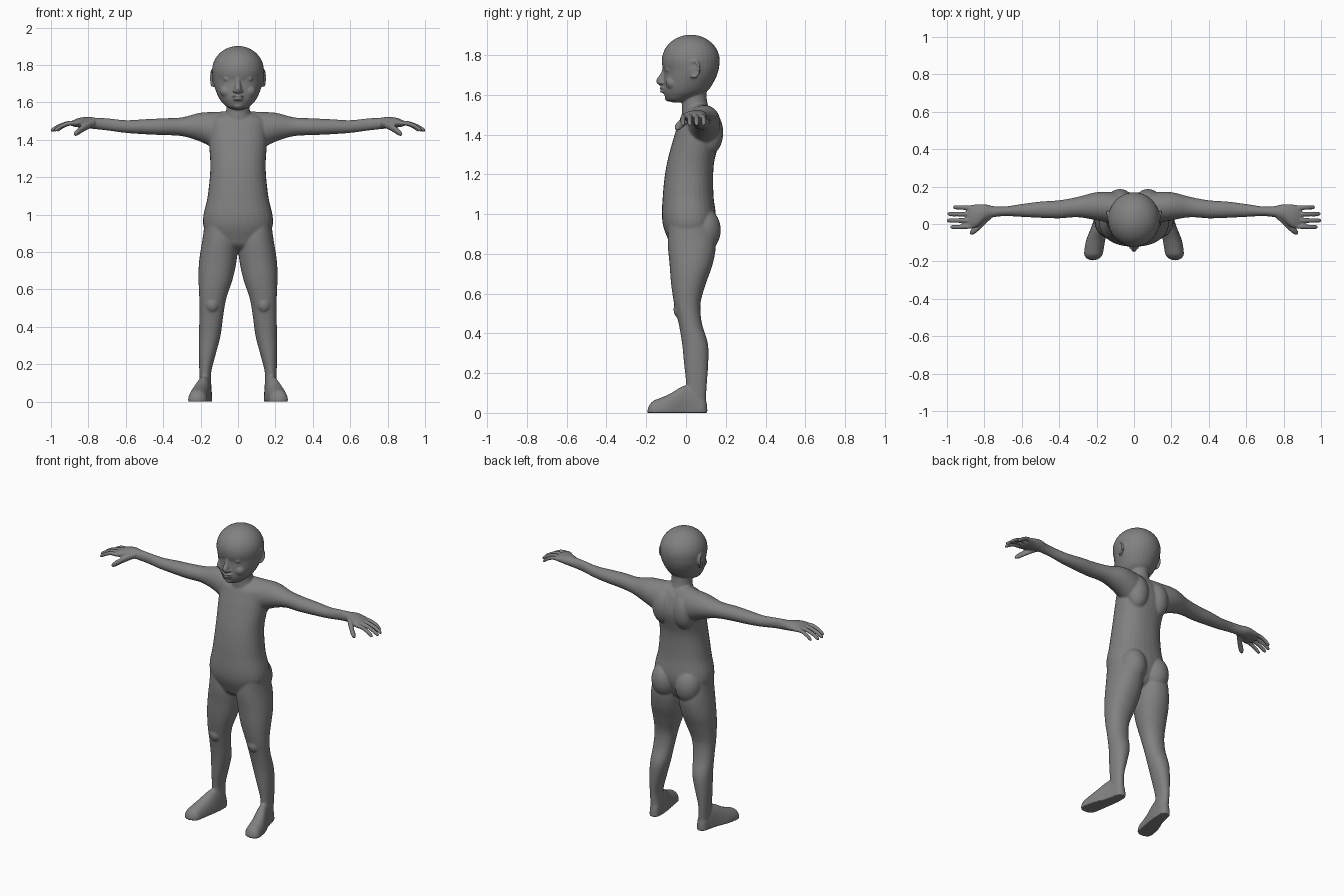
import bpy
import bmesh
import math
from mathutils import Matrix

cube = bpy.data.objects.get("Cube")
if cube:
    bpy.data.objects.remove(cube, do_unlink=True)

skin = bpy.data.materials.new("plain grey")
skin.use_nodes = True
grey = (.22, .22, .22, 1)
skin.diffuse_color = grey
shader = skin.node_tree.nodes["Principled BSDF"]
shader.inputs["Base Color"].default_value = grey
shader.inputs["Roughness"].default_value = .8

bm = bmesh.new()


def curve(values, t):
    """Smooth value at t along evenly spaced outline points, or a constant."""
    if not isinstance(values, (tuple, list)):
        return values
    last = len(values) - 1
    index = min(int(t * last), last - 1)
    f = t * last - index
    before, start, end, after = (values[max(0, min(last, index + k))] for k in range(-1, 3))
    slope_in, slope_out = (end - before) / 2, (after - start) / 2
    ease = f * f * (3 - 2 * f)
    return (start + (end - start) * ease
            + slope_in * f * (1 - f) ** 2 - slope_out * f * f * (1 - f))


def rounding(distance, cap):
    """Shrink factor that rounds off the end of a loft."""
    if distance >= cap:
        return 1
    return max(.05, math.sqrt(1 - (1 - distance / cap) ** 2))


def loft(axis, start, end, a_low, a_high, b_low, b_high,
         side=1, cap_start=0, cap_end=0, power=2, steps=48, sides=32):
    """Rounded sections between four outline curves, spread along one axis."""
    rings = []
    for step in range(steps + 1):
        t = (1 - math.cos(math.pi * step / steps)) / 2
        position = start + (end - start) * t
        size = (rounding(abs(position - start), cap_start)
                * rounding(abs(end - position), cap_end))
        left, right = curve(a_low, t), curve(a_high, t)
        low, high = curve(b_low, t), curve(b_high, t)
        ring = []
        for corner in range(sides):
            angle = math.tau * corner / sides
            c, s = math.cos(angle), math.sin(angle)
            a = (left + right) / 2 + size * (right - left) / 2 * math.copysign(abs(c) ** (2 / power), c)
            b = (low + high) / 2 + size * (high - low) / 2 * math.copysign(abs(s) ** (2 / power), s)
            x, y, z = {"x": (position, a, b), "y": (a, position, b), "z": (a, b, position)}[axis]
            ring.append(bm.verts.new((x * side, y, max(z, 0))))
        rings.append(ring)
    for ring, following in zip(rings, rings[1:]):
        for i in range(sides):
            j = (i + 1) % sides
            bm.faces.new((ring[i], ring[j], following[j], following[i]))
    bm.faces.new(rings[0])
    bm.faces.new(rings[-1])


def upright(bottom, top, half_width, front, back, **options):
    """Symmetric loft that rises along z."""
    loft("z", bottom, top, [-w for w in half_width], half_width, front, back, **options)


def digit(side, start, end, ys, zs, radius):
    """Round-tipped finger that follows a bent line outwards."""
    loft("x", start, end, [y - radius for y in ys], [y + radius for y in ys],
         [z - radius for z in zs], [z + radius for z in zs],
         side, cap_end=radius * 1.5, sides=16)


def around(middle, offsets):
    return [middle + offset for offset in offsets]


def blob(centre, size, side=1):
    x, y, z = centre
    place = Matrix.Translation((x * side, y, z)) @ Matrix.Diagonal((*size, 1))
    bmesh.ops.create_uvsphere(bm, u_segments=32, v_segments=20, radius=1, matrix=place)


# Torso and neck
upright(.8, 1.55,
        half_width=(.13, .187, .162, .148, .155, .15),
        front=(-.065, -.117, -.116, -.097, -.057, -.01),
        back=(.1, .15, .138, .14, .17, .13),
        cap_start=.05, cap_end=.06, power=2.25)
upright(1.45, 1.65, half_width=(.1, .065, .06), front=-.02, back=(.15, .11, .1))

# Face and crown
upright(1.56, 1.77,
        half_width=(.05, .095, .12, .134, .139),
        front=(-.095, -.113, -.113, -.111, -.122),
        back=(0, .1, .14, .162, .17), cap_start=.02)
blob((0, .024, 1.77), (.139, .146, .132))

# Nose, lips and chin
upright(1.645, 1.735, half_width=(.014, .018, .013, .011),
        front=(-.145, -.15, -.13, -.118), back=-.09, cap_start=.015)
blob((0, -.116, 1.633), (.032, .017, .007))
blob((0, -.115, 1.617), (.026, .017, .008))
blob((0, -.085, 1.583), (.028, .022, .018))

for side in (1, -1):
    # Eyes, nostrils and cheeks
    blob((.055, -.087, 1.726), (.024, .017, .014), side)
    blob((.016, -.122, 1.66), (.011, .014, .009), side)
    blob((.06, -.07, 1.66), (.036, .032, .034), side)

    # Ear: thin shell with a raised rim
    blob((.13, .036, 1.728), (.01, .024, .036), side)
    rim_beads = 15
    for bead in range(rim_beads):
        angle = math.radians(-110 + 270 * bead / rim_beads)
        back = .026 * math.cos(angle)
        blob((.137 + back / 4, .04 + back, 1.73 + .04 * math.sin(angle)), [.008] * 3, side)

    # Shoulder blade and buttock
    blob((.075, .12, 1.41), (.07, .067, .11), side)
    blob((.085, .09, .92), (.082, .085, .11), side)

    # Arm from the spine to the wrist
    loft("x", 0, .8,
         (-.02, 0, .02, .036, .03, .033, .038, .042, .03),
         (.15, .17, .17, .145, .127, .12, .107, .093, .1),
         around(1.45, (-.15, -.11, -.06, -.03, -.025, -.02, -.013, 0, .01)),
         around(1.5, (.06, .05, .045, .02, .015, .01, .005, .015, .02)),
         side, cap_end=.02)

    # Palm, fingers from little to index, and thumb
    loft("x", .74, .9, (.04, .02, -.02, -.022), (.093, .105, .105, .1),
         around(1.46, (0, .002, .006, .012)), around(1.5, (.012, .023, .018, 0)),
         side, cap_end=.03)
    finger_bend = around(1.45, (.039, .038, .023, 0))
    for slot, tip in enumerate((.97, 1, 1.003, .985)):
        root = .086 - .033 * slot
        fan = .003 - .002 * slot
        digit(side, .865, tip, (root, root + fan / 2, root + fan, root + fan), finger_bend, .0125)
    digit(side, .765, .88, (.045, .01, -.025, -.048),
          around(1.45, (.04, .025, .003, -.02)), .02)

    # Leg and kneecap
    loft("z", .05, .95,
         (.14, .144, .12, .094, .08, .063, .03, .008, .002, .02),
         (.203, .21, .206, .21, .18),
         (0, 0, -.01, -.02, -.037, -.06, -.075, -.083, -.092, -.09),
         (.1, .105, .112, .11, .08, .073, .1, .135, .15, .13),
         side, power=2.15)
    blob((.138, -.03, .52), (.038, .033, .045), side)

    # Foot with a flat sole
    instep = (.1, .14, .09, .055)
    loft("y", .108, -.195, (.14, .14, .155, .17), (.2, .22, .258, .27),
         [-height for height in instep], instep,
         side, cap_start=.03, cap_end=.04, power=2.3)

bmesh.ops.recalc_face_normals(bm, faces=bm.faces)
mesh = bpy.data.meshes.new("child_body")
bm.to_mesh(mesh)
bm.free()
mesh.materials.append(skin)
body = bpy.data.objects.new("child_body", mesh)
bpy.context.collection.objects.link(body)

# Fuse all parts into one soft skin
fuse = body.modifiers.new("fuse", "REMESH")
fuse.mode = "VOXEL"
fuse.voxel_size = .005
fuse.use_smooth_shade = True
soften = body.modifiers.new("soften", "SMOOTH")
soften.factor = .5
soften.iterations = 8
